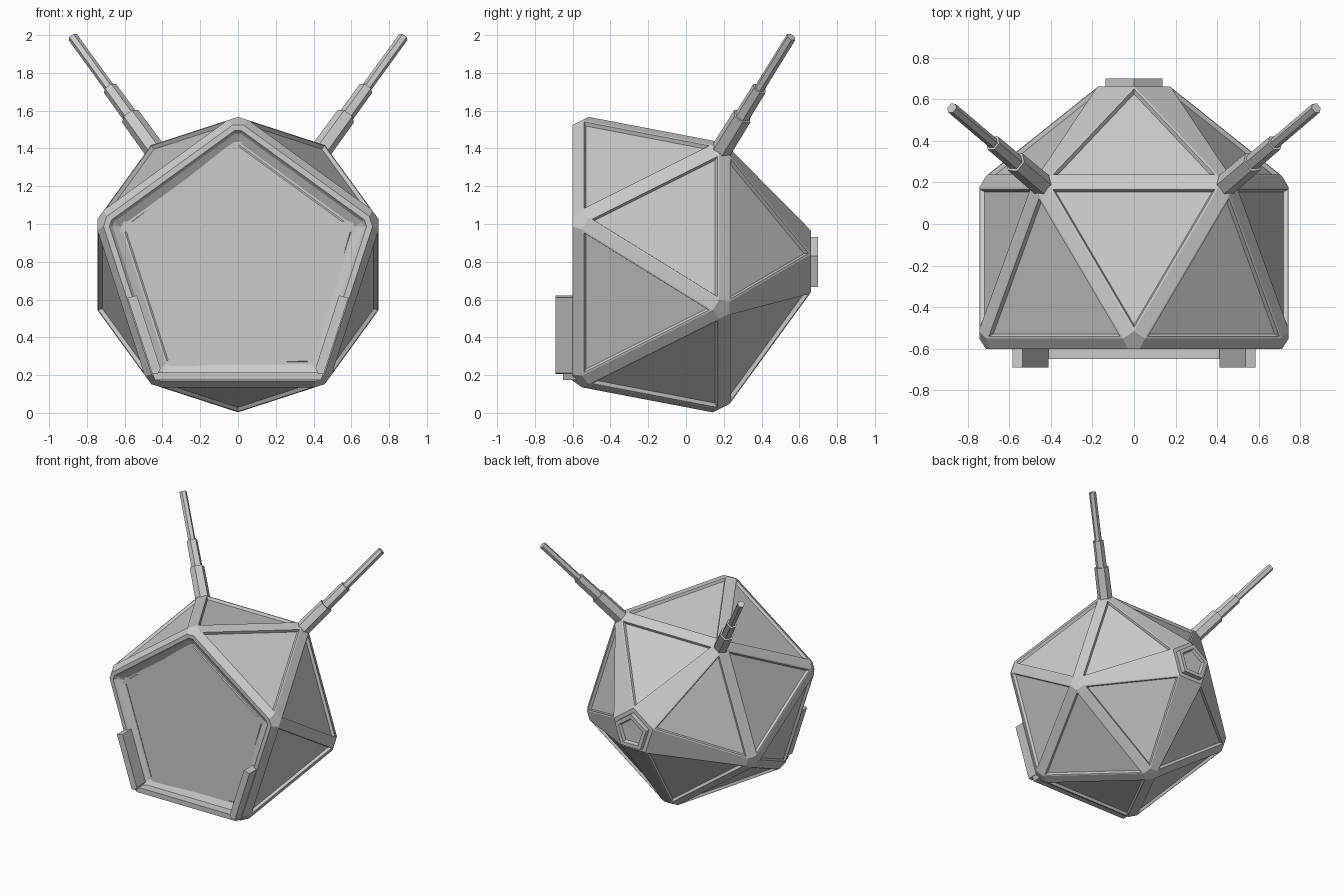
import bpy, bmesh
from math import sin, cos, radians
from mathutils import Vector

if "Cube" in bpy.data.objects:
    bpy.data.objects.remove(bpy.data.objects["Cube"])

R, CZ = 0.795, 0.785              # ring radius and centre height
YC = -0.1875                      # centre of the icosahedron along y


def polar(r, deg, y):
    return Vector((r * cos(radians(deg)), y, CZ + r * sin(radians(deg))))


def finish(bm, name):
    bmesh.ops.recalc_face_normals(bm, faces=bm.faces[:])
    me = bpy.data.meshes.new(name)
    bm.to_mesh(me)
    bm.free()
    ob = bpy.data.objects.new(name, me)
    bpy.context.collection.objects.link(ob)
    return ob


def inset_steps(bm, face, steps):
    for width, depth in steps:
        bm.normal_update()
        bmesh.ops.inset_individual(bm, faces=[face], thickness=width,
                                   depth=depth, use_even_offset=True)


def prism(bm, loops):
    """Skin a list of equal-sized closed loops and cap both ends."""
    rings = [[bm.verts.new(p) for p in lp] for lp in loops]
    n = len(rings[0])
    for a, b in zip(rings, rings[1:]):
        for i in range(n):
            bm.faces.new((a[i], a[(i + 1) % n], b[(i + 1) % n], b[i]))
    first = bm.faces.new(rings[0][::-1])
    last = bm.faces.new(rings[-1])
    bmesh.ops.recalc_face_normals(bm, faces=bm.faces[:])
    return first, last


# Shell: chamfered icosahedron with a flat front and a small flat back
front = [polar(R, 90 + 72 * k, YC - R / 2) for k in range(5)]
back = [polar(R, 126 + 72 * k, YC + R / 2) for k in range(5)]
apex = Vector((0, YC + 1.118 * R, CZ))
points = []


def inset_corners(tri, count=3, d=0.035):
    for i in range(count):
        v, p, q = tri[i], tri[(i + 1) % 3], tri[(i + 2) % 3]
        u = (p - v).normalized() + (q - v).normalized()
        points.append(v + u * d / sin(radians(60)))


for k in range(5):
    j = (k + 1) % 5
    inset_corners((front[k], front[j], back[k]))
    inset_corners((back[k], back[j], front[j]))
    inset_corners((back[k], back[j], apex), 2)
    points.append(polar(0.18, 90 + 72 * k, 0.662))
    corner = polar(0.76, 90 + 72 * k, -0.60)
    for s in (-1, 1):
        other = polar(0.76, 90 + 72 * (k + s), -0.60)
        points.append(corner + (other - corner).normalized() * 0.035)

bm = bmesh.new()
for p in points:
    bm.verts.new(p)
bmesh.ops.convex_hull(bm, input=bm.verts[:])
bmesh.ops.dissolve_limit(bm, angle_limit=radians(1), verts=bm.verts[:], edges=bm.edges[:])
bmesh.ops.recalc_face_normals(bm, faces=bm.faces[:])

# Recessed panels
for f in [f for f in bm.faces if f.calc_area() > 0.16]:
    if f.normal.y < -0.9:
        inset_steps(bm, f, [(0.03, 0), (0.015, -0.02), (0.042, -0.025), (0.012, 0), (0.008, 0.006)])
    else:
        inset_steps(bm, f, [(0.01, 0), (0.008, -0.02)])
finish(bm, "shell")

# Rear socket: raised pentagon with a sunken middle
bm = bmesh.new()
_, cap = prism(bm, [[polar(0.145, 90 + 72 * k, y) for k in range(5)] for y in (0.65, 0.70)])
inset_steps(bm, cap, [(0.028, 0), (0.008, -0.025)])
finish(bm, "rear_socket")

# Front bumper: two side brackets and a lower bar
side_profile = [(0.585, 0.61), (0.535, 0.622), (0.41, 0.235), (0.425, 0.205), (0.455, 0.21)]
for s, side in ((1, "right"), (-1, "left")):
    bm = bmesh.new()
    prism(bm, [[(s * x, y, z) for x, z in side_profile] for y in (-0.58, -0.69)])
    finish(bm, "bumper_bracket_" + side)
bm = bmesh.new()
bar = [(-0.44, 0.175), (0.44, 0.175), (0.455, 0.215), (-0.455, 0.215)]
prism(bm, [[(x, y, z) for x, z in bar] for y in (-0.58, -0.65)])
finish(bm, "bumper_bar")

# Telescopic antennae pointing out from the two upper rear corners
center = Vector((0, YC, CZ))
sections = [(0.83, 0.056), (1.085, 0.054), (1.085, 0.041), (1.29, 0.040),
            (1.29, 0.027), (1.665, 0.027)]
for vert, side in ((back[0], "left"), (back[4], "right")):
    axis = (vert - center).normalized()
    u = axis.cross(Vector((0, 0, 1))).normalized()
    w = axis.cross(u)
    bm = bmesh.new()
    prism(bm, [[center + axis * t + (u * cos(radians(60 * i)) + w * sin(radians(60 * i))) * r
                for i in range(6)] for t, r in sections])
    finish(bm, "antenna_" + side)
